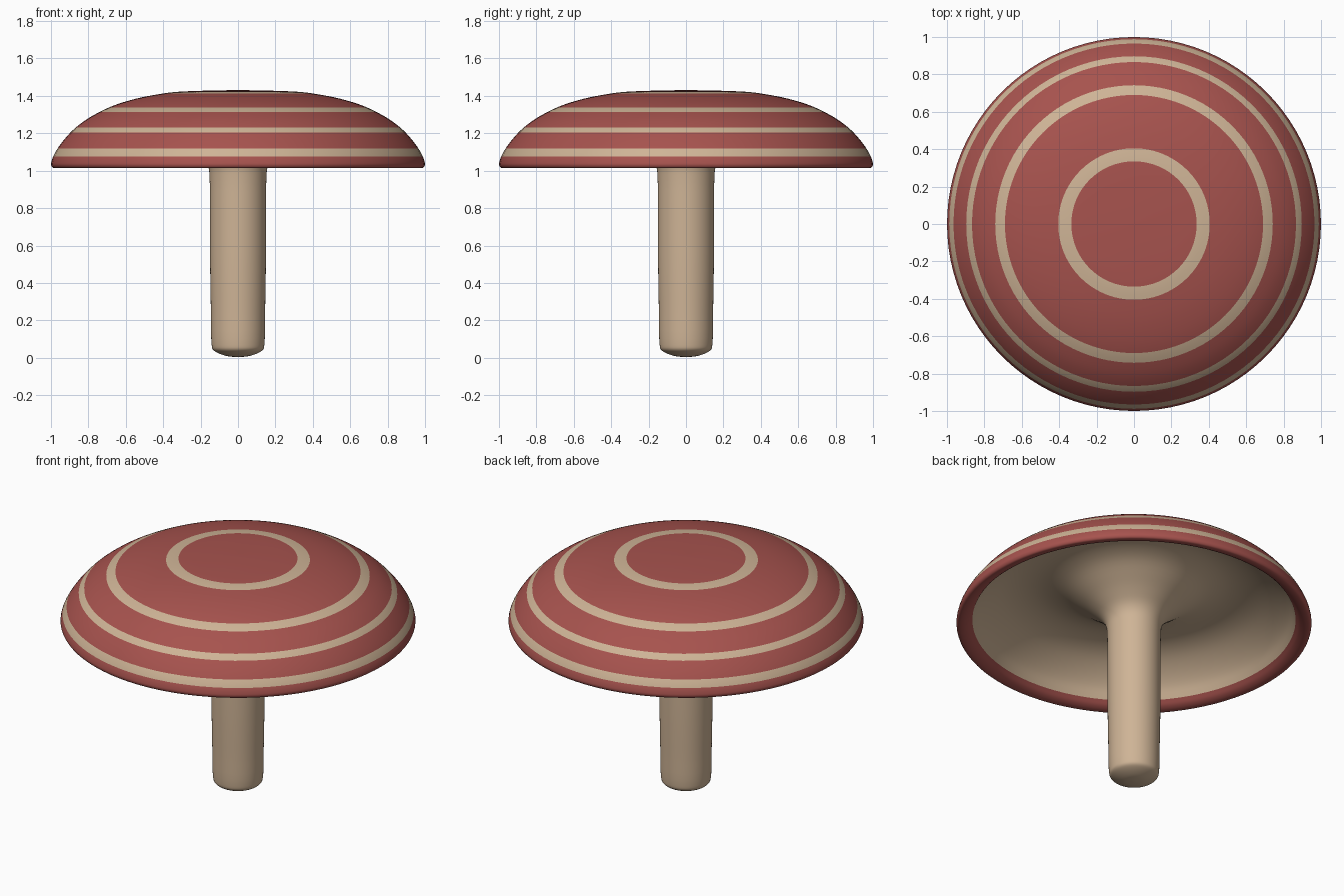
import bpy, bmesh, math
from mathutils import Vector

if "Cube" in bpy.data.objects:
    bpy.data.objects.remove(bpy.data.objects["Cube"])

SEG = 96


def material(name, rgb):
    m = bpy.data.materials.new(name)
    m.diffuse_color = (*rgb, 1)
    m.use_nodes = True
    m.node_tree.nodes["Principled BSDF"].inputs["Base Color"].default_value = m.diffuse_color
    return m


red = material("dusty red", (0.385, 0.086, 0.076))
beige = material("warm beige", (0.62, 0.455, 0.305))


def smooth_profile(pts, n=4):
    """Catmull-Rom through (radius, height) points, keeping every given point."""
    p = [Vector(q) for q in pts]
    p = [2 * p[0] - p[1]] + p + [2 * p[-1] - p[-2]]
    out = []
    for i in range(1, len(p) - 2):
        a, b, c, d = p[i - 1:i + 3]
        # centripetal knots prevent overshoot on uneven spacing
        t0 = 0.0
        t1 = t0 + max((b - a).length, 1e-5) ** 0.5
        t2 = t1 + max((c - b).length, 1e-5) ** 0.5
        t3 = t2 + max((d - c).length, 1e-5) ** 0.5
        for k in range(n):
            t = t1 + (t2 - t1) * k / n
            a1 = a.lerp(b, (t - t0) / (t1 - t0))
            a2 = b.lerp(c, (t - t1) / (t2 - t1))
            a3 = c.lerp(d, (t - t2) / (t3 - t2))
            b1 = a1.lerp(a2, (t - t0) / (t2 - t0))
            b2 = a2.lerp(a3, (t - t1) / (t3 - t1))
            out.append(b1.lerp(b2, (t - t1) / (t2 - t1)))
    out.append(p[-2])
    return out


def lathe(name, pts, mats, rule=None):
    """Spin a profile (top to bottom along the outside) around z."""
    bm = bmesh.new()
    rings = []
    for r, z in smooth_profile(pts):
        if r < 1e-4:
            rings.append([bm.verts.new((0, 0, z))])
        else:
            rings.append([bm.verts.new((r * math.cos(math.tau * i / SEG),
                                        r * math.sin(math.tau * i / SEG), z))
                          for i in range(SEG)])
    for u, v in zip(rings, rings[1:]):
        for i in range(SEG):
            j = (i + 1) % SEG
            if len(u) == 1:
                f = bm.faces.new((u[0], v[i], v[j]))
            elif len(v) == 1:
                f = bm.faces.new((u[i], v[0], u[j]))
            else:
                f = bm.faces.new((u[i], v[i], v[j], u[j]))
            f.smooth = True
            if rule:
                c = sum((w.co for w in f.verts), Vector()) / len(f.verts)
                f.material_index = rule(c.z)
    me = bpy.data.meshes.new(name)
    bm.to_mesh(me)
    bm.free()
    for m in mats:
        me.materials.append(m)
    ob = bpy.data.objects.new(name, me)
    bpy.context.collection.objects.link(ob)
    return ob


# Striped cap: domed top, rounded rim, short lip turned under
STRIPES = [(1.076, 1.118), (1.203, 1.232), (1.313, 1.338), (1.412, 1.421)]
lathe("cap", [(0, 1.431), (0.17, 1.428), (0.335, 1.421), (0.405, 1.412),
              (0.52, 1.391), (0.62, 1.364), (0.69, 1.338), (0.742, 1.313),
              (0.81, 1.274), (0.866, 1.232), (0.897, 1.203), (0.933, 1.162),
              (0.965, 1.118), (0.988, 1.076), (0.997, 1.05), (0.999, 1.03),
              (0.99, 1.016), (0.965, 1.015), (0.935, 1.028), (0.91, 1.053)],
      [red, beige], lambda z: int(any(a < z < b for a, b in STRIPES)))

# Hollow underside flowing through a tight flare into the stem
lathe("underside_and_stem",
      [(0.91, 1.053), (0.87, 1.115), (0.80, 1.18), (0.71, 1.235),
       (0.61, 1.265), (0.51, 1.267), (0.40, 1.235), (0.30, 1.17),
       (0.23, 1.115), (0.18, 1.065), (0.158, 1.02), (0.152, 0.96),
       (0.15, 0.8), (0.149, 0.5),
       (0.145, 0.25), (0.141, 0.07), (0.135, 0.045), (0.115, 0.029),
       (0.06, 0.009), (0, 0.003)],
      [beige])
